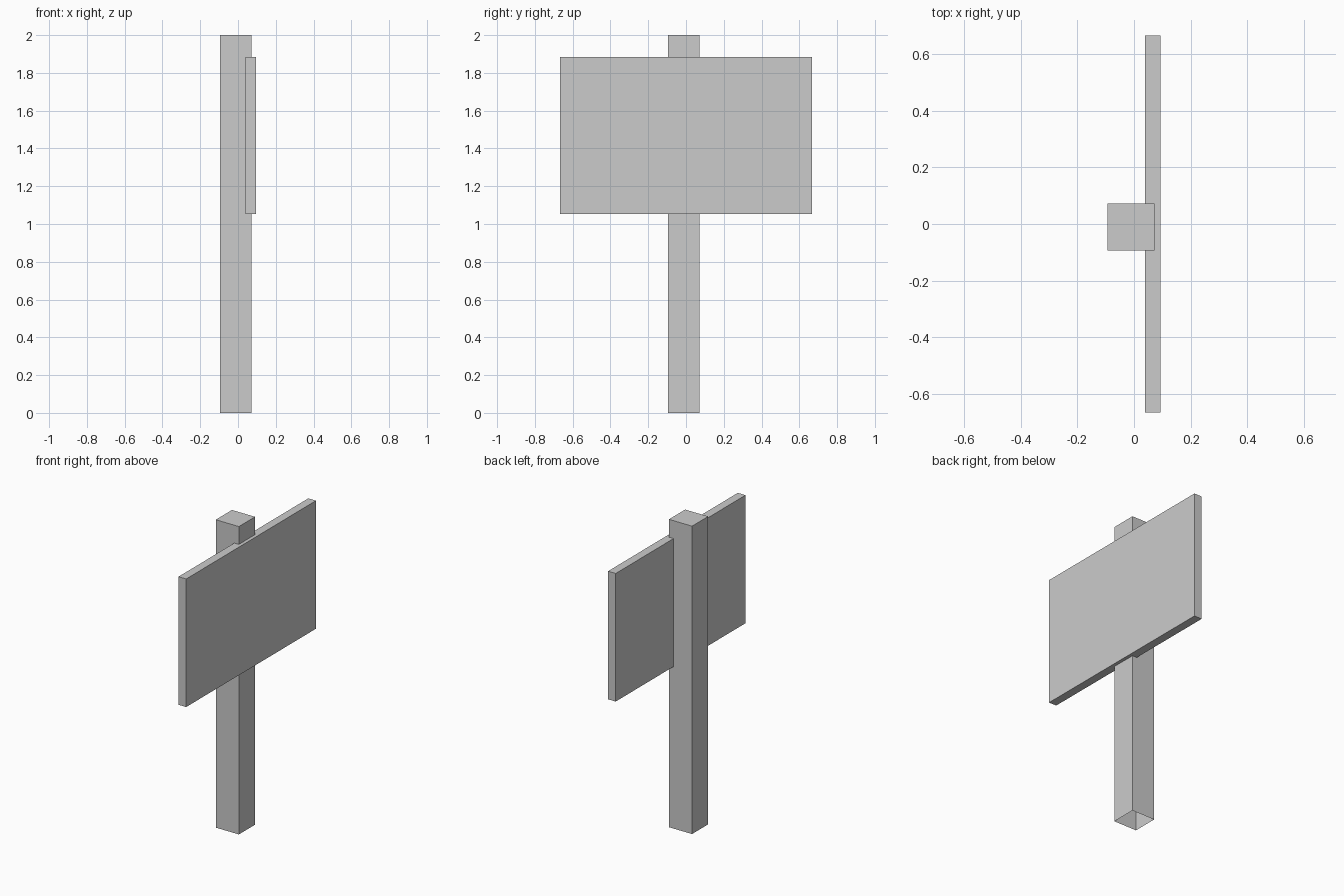
import bpy, bmesh
from mathutils import Matrix, Vector

if "Cube" in bpy.data.objects:
    bpy.data.objects.remove(bpy.data.objects["Cube"])


def box(name, lo, hi, open_bottom=False):
    """Axis-aligned box from its low corner to its high corner."""
    lo, hi = Vector(lo), Vector(hi)
    bm = bmesh.new()
    bmesh.ops.create_cube(bm, size=1, matrix=Matrix.Translation((lo + hi) / 2)
                          @ Matrix.Diagonal((*(hi - lo), 1)))
    bm.normal_update()
    if open_bottom:
        bottom = [f for f in bm.faces if f.normal.z < -0.9]
        bmesh.ops.delete(bm, geom=bottom, context='FACES_ONLY')
    mesh = bpy.data.meshes.new(name)
    bm.to_mesh(mesh)
    bm.free()
    obj = bpy.data.objects.new(name, mesh)
    bpy.context.collection.objects.link(obj)
    return obj


# Square post, open where it meets the ground
box("post", (-0.094, -0.094, 0), (0.072, 0.072, 2), open_bottom=True)

# Sign board, sunk slightly into the right face of the post
box("sign_board", (0.039, -0.666, 1.052), (0.094, 0.666, 1.884))
